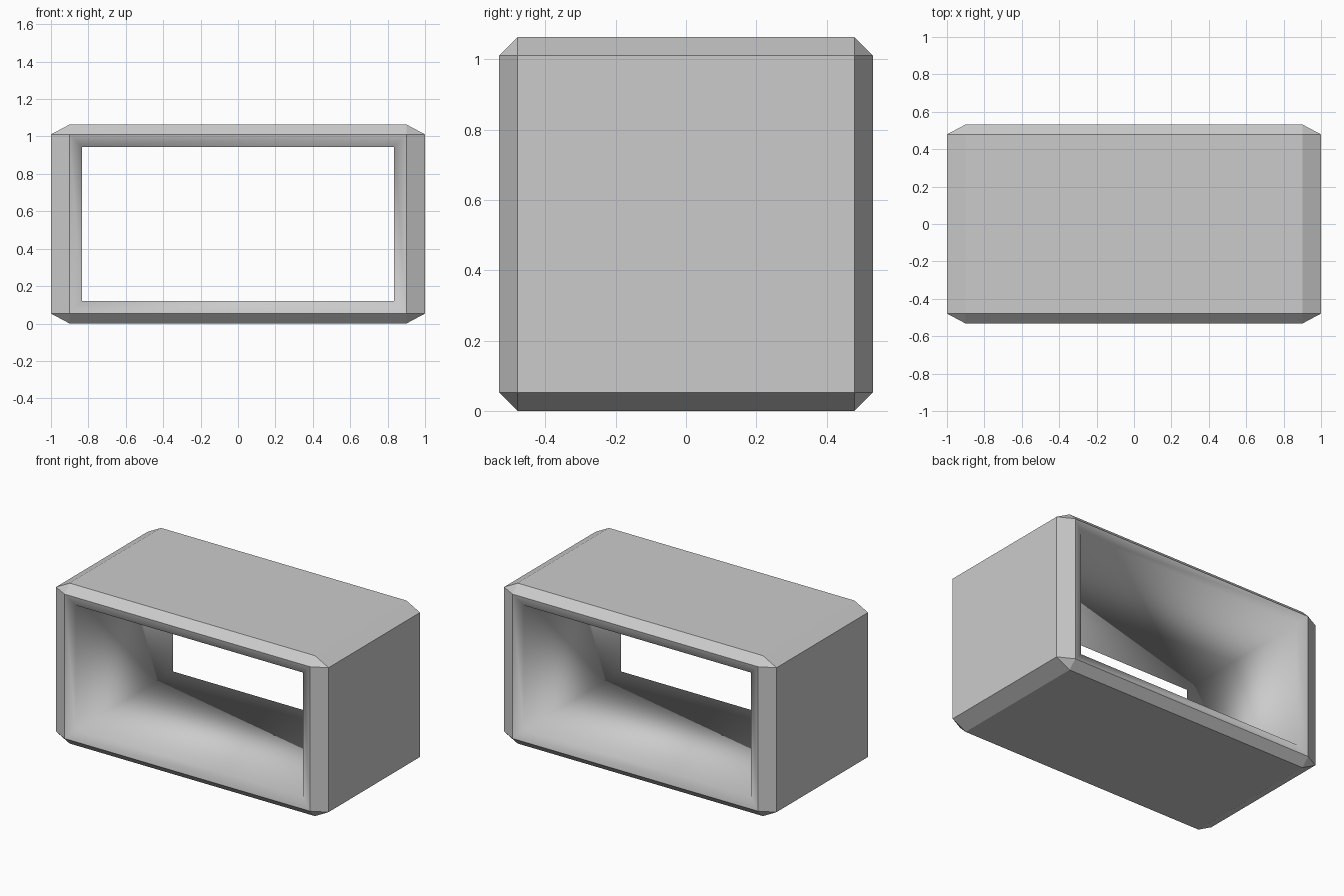
import bpy
import bmesh

cube = bpy.data.objects.get("Cube")
if cube:
    bpy.data.objects.remove(cube, do_unlink=True)

LENGTH, SIDE = 2.0, 1.064
CHAMFER = 0.053
LIP_WIDTH, LIP_DEPTH = 0.066, 0.024

# One plain grey for the whole shell
grey = bpy.data.materials.new("light_grey")
grey.use_nodes = True
colour = (0.6, 0.6, 0.6, 1.0)
grey.diffuse_color = colour
grey.node_tree.nodes["Principled BSDF"].inputs["Base Color"].default_value = colour

# Chamfered block, stretched along x so the end chamfers widen
bm = bmesh.new()
bmesh.ops.create_cube(bm, size=SIDE)
bmesh.ops.bevel(bm, geom=bm.edges[:], offset=CHAMFER, segments=1,
                profile=0.5, affect='EDGES')
bmesh.ops.scale(bm, vec=(LENGTH / SIDE, 1, 1), verts=bm.verts)
bmesh.ops.translate(bm, vec=(0, 0, SIDE / 2), verts=bm.verts)
bm.normal_update()

# Sloping lips around the front and back openings
ends = [f for f in bm.faces if abs(f.normal.y) > 0.99]
lips = bmesh.ops.inset_region(bm, faces=ends, thickness=LIP_WIDTH,
                              depth=-LIP_DEPTH, use_even_offset=True)["faces"]

# Tunnel joining the two openings
rims = [e for f in ends for e in f.edges]
bmesh.ops.delete(bm, geom=ends, context='FACES_ONLY')
tunnel = bmesh.ops.bridge_loops(bm, edges=rims)["faces"]
bmesh.ops.recalc_face_normals(bm, faces=bm.faces)

# Flat outside, softly shaded inside
for face in bm.faces:
    face.smooth = False
for face in lips + tunnel:
    face.smooth = True

mesh = bpy.data.meshes.new("open_block_shell")
bm.to_mesh(mesh)
bm.free()
mesh.materials.append(grey)
shell = bpy.data.objects.new("open_block_shell", mesh)
bpy.context.collection.objects.link(shell)
